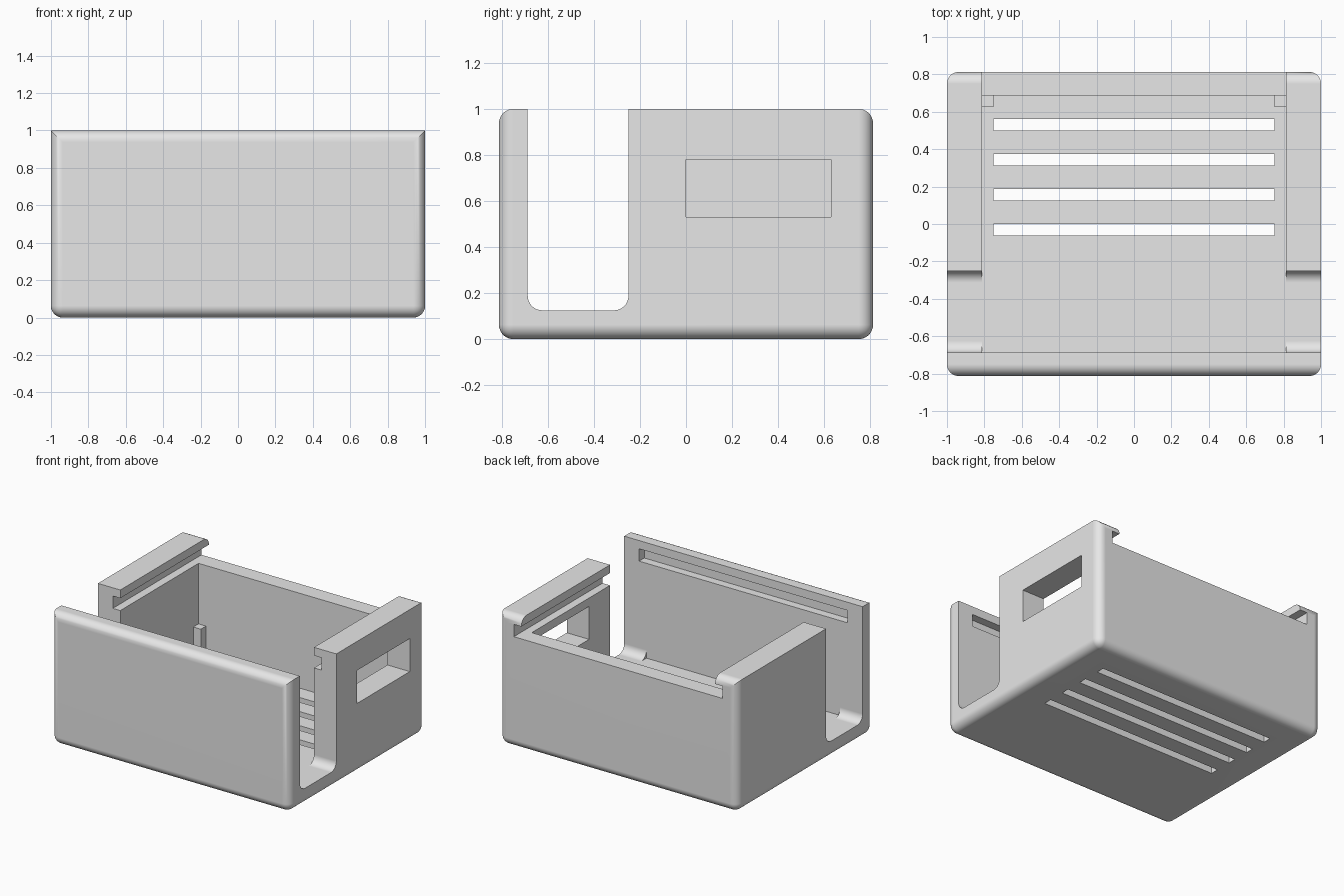
import bpy
import bmesh

if "Cube" in bpy.data.objects:
    bpy.data.objects.remove(bpy.data.objects["Cube"], do_unlink=True)

HALF_Y, TOP, R = 0.8125, 1.0, 0.0625
IN_X, IN_Y, FLOOR = 0.8125, 0.6875, 0.125

grey = bpy.data.materials.new("light_grey_plastic")
grey.use_nodes = True
grey.diffuse_color = (0.8, 0.8, 0.8, 1)
grey.node_tree.nodes["Principled BSDF"].inputs["Base Color"].default_value = (0.8, 0.8, 0.8, 1)


def block(name, xs, ys, zs, rounded=None):
    """Box between limits; edges whose midpoint passes `rounded` get a fillet."""
    bm = bmesh.new()
    bmesh.ops.create_cube(bm, size=1)
    for v in bm.verts:
        for i, (lo, hi) in enumerate((xs, ys, zs)):
            v.co[i] = lo if v.co[i] < 0 else hi
    if rounded:
        edges = [e for e in bm.edges if rounded(e)]
        bmesh.ops.bevel(bm, geom=edges, offset=R, segments=8, profile=0.5, affect='EDGES')
    mesh = bpy.data.meshes.new(name)
    bm.to_mesh(mesh)
    bm.free()
    mesh.materials.append(grey)
    obj = bpy.data.objects.new(name, mesh)
    bpy.context.collection.objects.link(obj)
    return obj


def combine(target, tool, operation):
    mod = target.modifiers.new(operation.lower(), 'BOOLEAN')
    mod.operation, mod.solver, mod.object = operation, 'EXACT', tool
    bpy.context.view_layer.objects.active = target
    bpy.ops.object.modifier_apply(modifier=mod.name)
    bpy.data.objects.remove(tool, do_unlink=True)


def along_x_at(e, high):
    a, b = e.verts
    mid = (a.co.z + b.co.z) / 2
    return abs(a.co.x - b.co.x) > 0.01 and (mid > 0.5) == high


# Outer shell: rounded upright and bottom edges
case = block("case_body", (-1, 1), (-HALF_Y, HALF_Y), (0, TOP),
             lambda e: min(v.co.z for v in e.verts) < 0.01)
# Rounded top edges at front and back only
combine(case, block("top_rounding", (-1.5, 1.5), (-HALF_Y, HALF_Y), (-0.5, TOP),
                    lambda e: along_x_at(e, True)), 'INTERSECT')

# Side openings with filleted bottom corners
combine(case, block("side_opening", (-2, 2), (-IN_Y, -0.25), (FLOOR, 1.5),
                    lambda e: along_x_at(e, False)), 'DIFFERENCE')
cuts = [
    ("cavity", (-IN_X, IN_X), (-IN_Y, IN_Y), (FLOOR, 1.5)),
    ("lid_groove", (-0.875, 0.875), (-0.75, 1.2), (0.844, 0.9375)),
    ("lid_entry", (-IN_X, IN_X), (0, 1.2), (0.9, 1.5)),
    ("side_window", (0.7, 1.3), (0, 0.63), (0.53, 0.78)),
]
# Floor vents
for i in range(4):
    y = -0.0625 + 0.1875 * i
    cuts.append(("vent", (-0.75, 0.75), (y, y + 0.0625), (-0.2, 0.3)))
for cut in cuts:
    combine(case, block(*cut), 'DIFFERENCE')

# Support posts in the back corners
for s in (-1, 1):
    xs = sorted((s * 0.75, s * 0.85))
    combine(case, block("post", xs, (0.625, 0.72), (0.08, 0.385)), 'UNION')

# Smooth fillets, flat walls
bpy.ops.object.select_all(action='DESELECT')
case.select_set(True)
bpy.context.view_layer.objects.active = case
bpy.ops.object.shade_smooth_by_angle(angle=0.5)
normals = case.modifiers.new("flat_walls", 'WEIGHTED_NORMAL')
normals.keep_sharp = True
